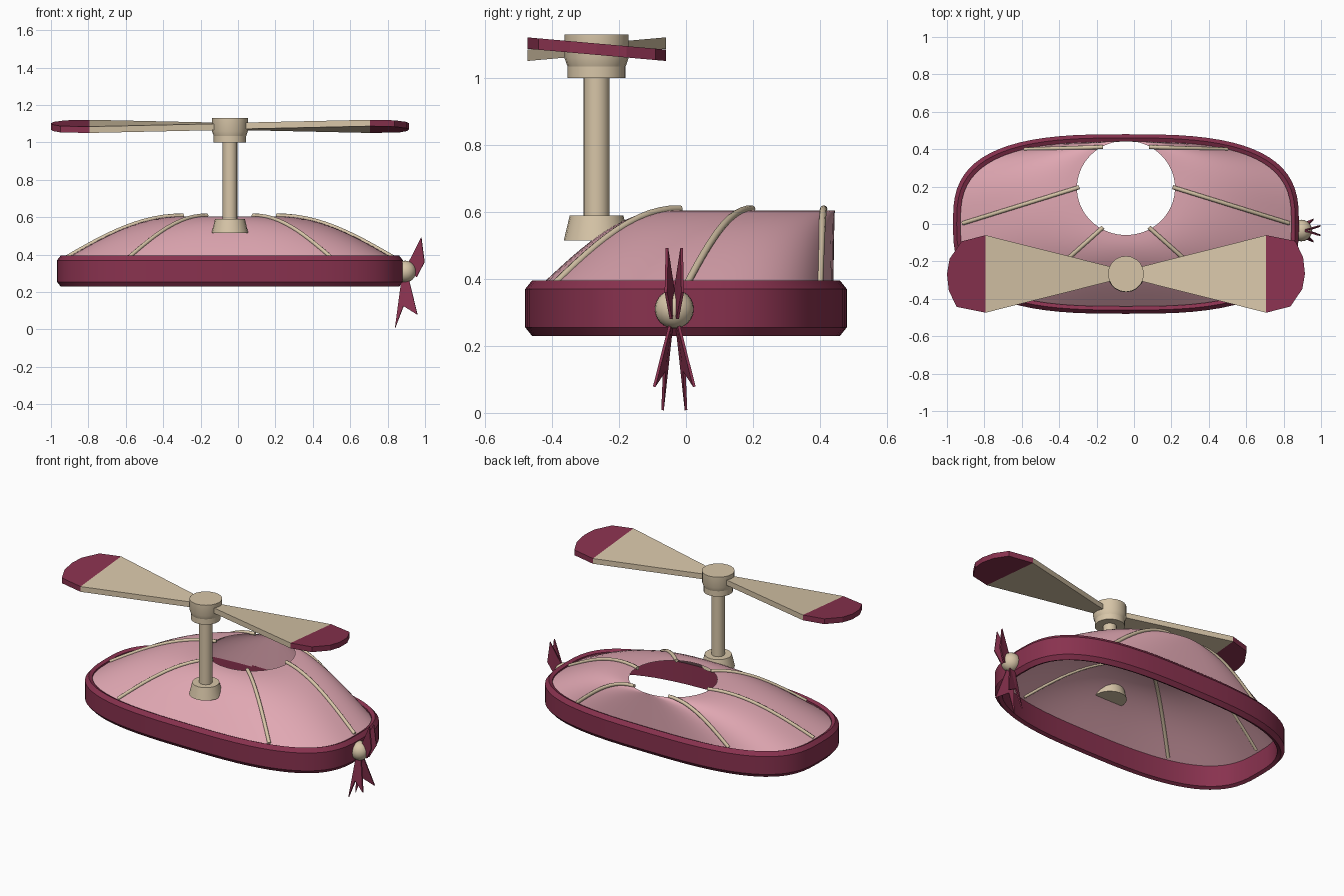
import bpy, bmesh
from math import sin, cos, pi, radians, copysign
from mathutils import Vector

if "Cube" in bpy.data.objects:
    bpy.data.objects.remove(bpy.data.objects["Cube"])

def mat(name, c):
    m = bpy.data.materials.new(name)
    m.diffuse_color = (*c, 1)
    m.use_nodes = True
    m.node_tree.nodes["Principled BSDF"].inputs["Base Color"].default_value = m.diffuse_color
    return m

PINK = mat("pink", (0.75, 0.39, 0.45))
WINE = mat("wine", (0.25, 0.032, 0.078))
SAND = mat("sand", (0.68, 0.56, 0.39))
CX = -0.043
HUB = Vector((CX, -0.267, 0))
N = 72

def mesh(name, verts, faces, m, smooth=True):
    me = bpy.data.meshes.new(name)
    me.from_pydata([tuple(v) for v in verts], [], faces)
    bm = bmesh.new()
    bm.from_mesh(me)
    bmesh.ops.recalc_face_normals(bm, faces=bm.faces)
    bm.to_mesh(me)
    bm.free()
    me.materials.append(m)
    ob = bpy.data.objects.new(name, me)
    bpy.context.collection.objects.link(ob)
    ob["smooth"] = smooth
    return ob

def bridge(name, rings, m, closed=False, caps=False):
    """Join equal rings of points; closed joins last ring to first."""
    n, k = len(rings[0]), len(rings)
    faces = []
    for r in range(k if closed else k - 1):
        a, b = r * n, (r + 1) % k * n
        faces += [(a + i, a + (i + 1) % n, b + (i + 1) % n, b + i) for i in range(n)]
    if caps:
        faces += [tuple(range(n)), tuple(range((k - 1) * n, k * n))]
    return mesh(name, [p for r in rings for p in r], faces, m)

def oval(th, a, b, z):
    """Rounded-rectangle outline (superellipse)."""
    f = lambda v: copysign(abs(v) ** (2 / 2.9), v)
    return Vector((CX + a * f(cos(th)), b * f(sin(th)), z))

angles = [2 * pi * i / N for i in range(N)]

# Brim band: closed profile of (inset, height)
band = [(0, .255), (0, .37), (.02, .395), (.04, .385), (.04, .24), (.02, .23)]
bridge("brim_band", [[oval(t, .925 - d, .48 - d, z) for t in angles] for d, z in band],
       WINE, closed=True)

# Dome: blends from the band outline to the round top opening
def dome(th, t):
    base = oval(th, .885, .44, .375)
    top = Vector((CX + .262 * cos(th), .193 + .252 * sin(th), 0))
    p = base.lerp(top, t)
    p.z = .375 + .23 * sin(min(t, 1) * pi / 2)
    return p

bridge("dome", [[dome(th, k / 12) for th in angles] for k in range(13)], PINK)

# Six ribs over the dome
for k in range(6):
    cu = bpy.data.curves.new(f"rib_{k + 1}", 'CURVE')
    cu.dimensions = '3D'
    cu.bevel_depth = .011
    cu.bevel_resolution = 2
    cu.use_fill_caps = True
    sp = cu.splines.new('POLY')
    sp.points.add(12)
    for i, pt in enumerate(sp.points):
        p = dome(k * pi / 3, .02 + i / 12)
        pt.co = (p.x, p.y, p.z + .004, 1)
    cu.materials.append(SAND)
    bpy.context.collection.objects.link(bpy.data.objects.new(f"rib_{k + 1}", cu))

# Pole base, pole and hub as turned profiles of (radius, height)
def turned(name, profile, n=20):
    bridge(name, [[HUB + Vector((r * cos(2 * pi * i / n), r * sin(2 * pi * i / n), z))
                   for i in range(n)] for r, z in profile], SAND, caps=True)

turned("pole_base", [(.098, .515), (.08, .59)])
turned("pole", [(.039, .58), (.039, 1.01)])
turned("hub_collar", [(.087, 1.0), (.087, 1.045)])
turned("hub_cap", [(.087, 1.035), (.096, 1.06), (.096, 1.13)])

# Pitched propeller blades, the second turned half a circle
def slab(name, outline, s, m):
    n = len(outline)
    rings = [[HUB + Vector((s * u, s * v, 1.086 - .088 * v + h)) for u, v in outline]
             for h in (-.017, .017)]
    ob = bridge(name, rings, m, caps=True)
    ob["smooth"] = False

blade = [(.05, -.031), (.75, -.207), (.75, .207), (.05, .031)]
tip = [(.75, -.207), (.88, -.174), (.943, -.08), (.957, 0), (.947, .09), (.905, .176), (.75, .207)]
for side, s in (("right", 1), ("left", -1)):
    slab(f"{side}_blade", blade, s, SAND)
    slab(f"{side}_blade_tip", tip, s, WINE)

# Side bead
bpy.ops.mesh.primitive_uv_sphere_add(segments=20, ring_count=12, radius=.058,
                                     location=(.894, -.035, .31))
bead = bpy.context.object
bead.name = "side_bead"
bead.data.materials.append(SAND)
bead["smooth"] = True

# Ribbon loops and forked ribbon tails, mirrored about the bead
loop = [(.98, -.022, .493), (.997, -.025, .36), (.955, -.010, .28), (.90, .002, .335)]
tail = [(.875, -.006, .275), (.84, -.035, .008), (.885, -.03, .125), (.96, -.06, .078), (.912, -.01, .275)]
for side, s in (("front", 1), ("back", -1)):
    for name, pts, faces in (("loop", loop, [(0, 1, 2), (0, 2, 3)]),
                             ("tail", tail, [(0, 1, 2), (0, 2, 4), (2, 3, 4)])):
        ob = mesh(f"{side}_ribbon_{name}", [(x, -.035 + s * y, z) for x, y, z in pts],
                  faces, WINE, smooth=False)
        md = ob.modifiers.new("thickness", 'SOLIDIFY')
        md.thickness = .008
        md.offset = 0

# Smooth shading on the rounded parts
bpy.ops.object.select_all(action='DESELECT')
for ob in bpy.data.objects:
    if ob.type == 'MESH' and ob.get("smooth"):
        ob.select_set(True)
        bpy.context.view_layer.objects.active = ob
bpy.ops.object.shade_smooth_by_angle(angle=radians(32))
